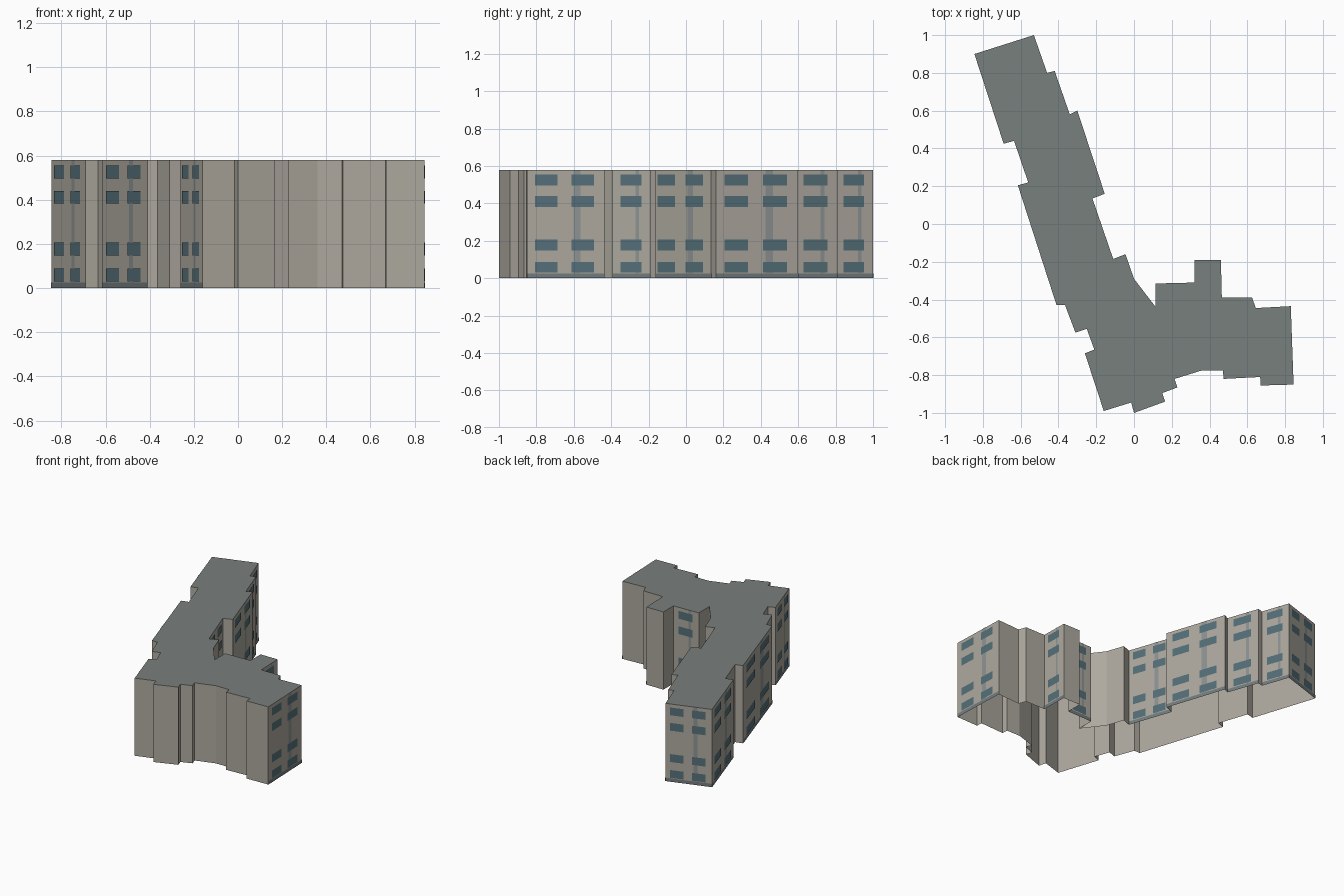
import bpy
from mathutils import Vector

if "Cube" in bpy.data.objects:
    bpy.data.objects.remove(bpy.data.objects["Cube"])

HEIGHT = 0.58

# Building footprint, clockwise seen from above
PLAN = [(-.845, .90), (-.53, 1.0), (-.46, .80), (-.42, .81), (-.34, .58), (-.30, .60),
        (-.155, .16), (-.22, .135), (-.11, -.185), (-.045, -.16), (0, -.29),
        (.115, -.44), (.115, -.315), (.32, -.31), (.32, -.19), (.46, -.19),
        (.465, -.39), (.625, -.39), (.645, -.445), (.83, -.435), (.845, -.85),
        (.67, -.855), (.668, -.81), (.475, -.82), (.47, -.775), (.36, -.775),
        (.215, -.82), (.23, -.865), (.15, -.895), (.165, -.94), (0, -1.0),
        (-.015, -.945), (-.16, -.99), (-.26, -.685), (-.21, -.665), (-.25, -.555),
        (-.31, -.575), (-.365, -.43), (-.41, -.43), (-.615, .205), (-.56, .22),
        (-.635, .44), (-.69, .425)]

# Wall index -> number of windows per floor
WINDOWED = {0: 2, 1: 1, 3: 1, 5: 2, 7: 2, 12: 1, 15: 1, 19: 2, 32: 2, 38: 2, 42: 2}
COLUMNS = {1: [(.20, .76)], 2: [(.10, .39), (.57, .86)]}
FLOORS = [(.03, .088), (.148, .207), (.382, .44), (.497, .555)]


def material(name, rgb):
    m = bpy.data.materials.new(name)
    m.diffuse_color = (*rgb, 1)
    m.use_nodes = True
    m.node_tree.nodes["Principled BSDF"].inputs["Base Color"].default_value = m.diffuse_color
    return m


def add_mesh(name, verts, faces, mat):
    me = bpy.data.meshes.new(name)
    me.from_pydata(verts, [], faces)
    me.materials.append(mat)
    ob = bpy.data.objects.new(name, me)
    bpy.context.collection.objects.link(ob)
    return ob


def panel(wall, u, z, offset):
    """Corners of an upright rectangle on a wall, u measured left to right from outside."""
    right = Vector(PLAN[wall])
    left = Vector(PLAN[(wall + 1) % len(PLAN)])
    d = right - left
    out = Vector((d.y, -d.x)).normalized() * offset
    a, b = left + d * u[0] + out, left + d * u[1] + out
    return [(a.x, a.y, z[0]), (b.x, b.y, z[0]), (b.x, b.y, z[1]), (a.x, a.y, z[1])]


def add_panels(name, quads, mat):
    verts = [v for q in quads for v in q]
    faces = [tuple(range(4 * i, 4 * i + 4)) for i in range(len(quads))]
    return add_mesh(name, verts, faces, mat)


wall_mat = material("wall_plaster", (.42, .395, .345))
roof_mat = material("roof_grey", (.19, .215, .205))
glass_mat = material("window_glass", (.09, .16, .19))
strip_mat = material("strip_grey", (.27, .29, .29))
base_mat = material("base_grey", (.17, .20, .21))

# Outer walls (open underneath)
n = len(PLAN)
ring = [(x, y, z) for z in (0, HEIGHT) for x, y in PLAN]
add_mesh("walls", ring, [((i + 1) % n, i, i + n, (i + 1) % n + n) for i in range(n)], wall_mat)

# Flat roof
add_mesh("roof", [(x, y, HEIGHT) for x, y in PLAN], [tuple(reversed(range(n)))], roof_mat)

# Windows, upright strips and base band on the windowed walls
windows, strips, bands = [], [], []
for wall, count in WINDOWED.items():
    windows += [panel(wall, u, z, .003) for u in COLUMNS[count] for z in FLOORS]
    strips.append(panel(wall, (.60, .69), (.025, HEIGHT), .0015))
    bands.append(panel(wall, (0, 1), (0, .025), .0015))
add_panels("windows", windows, glass_mat)
add_panels("wall_strips", strips, strip_mat)
add_panels("base_band", bands, base_mat)
